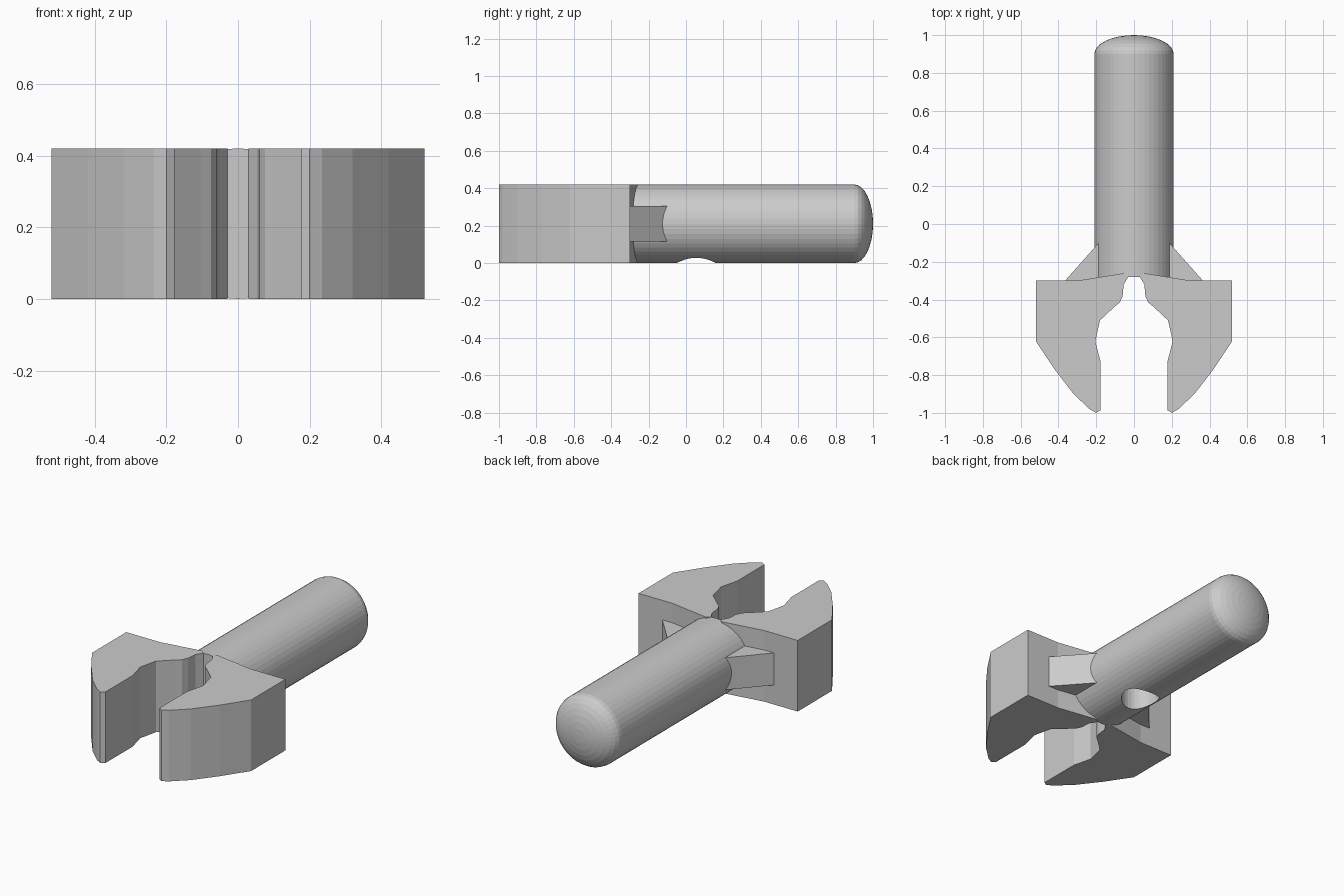
import bpy, bmesh, math

cube = bpy.data.objects.get("Cube")
if cube:
    bpy.data.objects.remove(cube, do_unlink=True)

grey = bpy.data.materials.new("light_grey")
grey.use_nodes = True
grey.diffuse_color = (0.6, 0.6, 0.6, 1)
grey.node_tree.nodes["Principled BSDF"].inputs["Base Color"].default_value = (0.6, 0.6, 0.6, 1)

R, HEIGHT, SIDES = 0.21, 0.42, 48


def finish(name, bm):
    bmesh.ops.recalc_face_normals(bm, faces=bm.faces)
    mesh = bpy.data.meshes.new(name)
    bm.to_mesh(mesh)
    bm.free()
    mesh.materials.append(grey)
    obj = bpy.data.objects.new(name, mesh)
    bpy.context.collection.objects.link(obj)
    return obj


def prism(name, outline, z0, z1, side):
    """Extrude a plan outline upward, mirrored in x by side."""
    bm = bmesh.new()
    face = bm.faces.new([bm.verts.new((side * x, y, z0)) for x, y in outline])
    top = bmesh.ops.extrude_face_region(bm, geom=[face])["geom"]
    verts = [v for v in top if isinstance(v, bmesh.types.BMVert)]
    bmesh.ops.translate(bm, verts=verts, vec=(0, 0, z1 - z0))
    return finish(name, bm)


# Round handle with a flattened dome at the back end
profile = [(R, -0.28)]
for i in range(8):
    a = math.radians(90 * i / 8)
    profile.append((R * math.cos(a), 0.9 + 0.1 * math.sin(a)))
bm = bmesh.new()
rings = []
for r, y in profile:
    rings.append([bm.verts.new((r * math.cos(t), y, R + r * math.sin(t)))
                  for t in (math.tau * k / SIDES for k in range(SIDES))])
for a, b in zip(rings, rings[1:]):
    for k in range(SIDES):
        n = (k + 1) % SIDES
        bm.faces.new((a[k], a[n], b[n], b[k]))
bm.faces.new(rings[0])
tip = bm.verts.new((0, 1, R))
for k in range(SIDES):
    bm.faces.new((rings[-1][k], rings[-1][(k + 1) % SIDES], tip))
handle = finish("handle", bm)

# Blind round hole in the underside of the handle
bm = bmesh.new()
bmesh.ops.create_cone(bm, cap_ends=True, segments=32, radius1=0.105, radius2=0.105, depth=0.4)
bmesh.ops.translate(bm, verts=bm.verts, vec=(0, 0.055, 0.01))
cutter = finish("hole_cutter", bm)
cutter.hide_render = True
cut = handle.modifiers.new("hole", "BOOLEAN")
cut.operation = "DIFFERENCE"
cut.solver = "EXACT"
cut.object = cutter
bpy.context.view_layer.objects.active = handle
bpy.ops.object.modifier_apply(modifier=cut.name)
bpy.data.objects.remove(cutter, do_unlink=True)

# Clip jaws and the bracing ribs behind them
jaw = [(0.03, -0.28), (0.055, -0.32), (0.06, -0.38), (0.075, -0.415), (0.105, -0.44),
       (0.18, -0.51), (0.205, -0.62), (0.177, -0.73), (0.177, -0.985), (0.2, -1.0),
       (0.235, -0.98), (0.32, -0.9), (0.42, -0.77), (0.52, -0.62), (0.52, -0.3),
       (0.3, -0.3), (0.05, -0.26)]
rib = [(0.1, -0.31), (0.365, -0.31), (0.365, -0.3), (0.187, -0.1), (0.1, -0.1)]
for label, side in (("left", 1), ("right", -1)):
    prism(label + "_jaw", jaw, 0, HEIGHT, side)
    prism(label + "_rib", rib, 0.115, 0.305, side)
